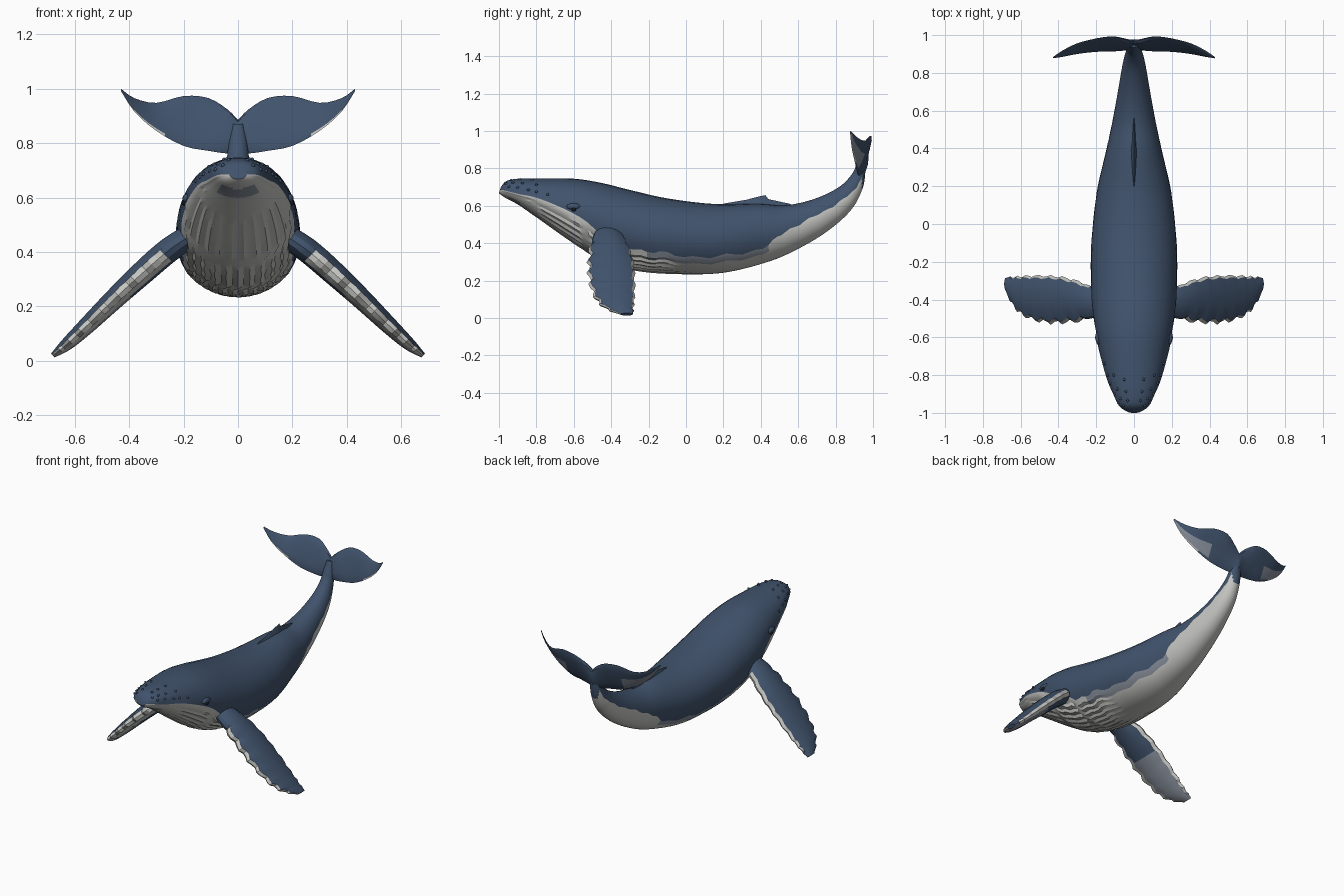
import bpy, bmesh, math
from mathutils import Vector as V

if "Cube" in bpy.data.objects:
    bpy.data.objects.remove(bpy.data.objects["Cube"])


def material(name, r, g, b):
    m = bpy.data.materials.new(name)
    m.diffuse_color = (r, g, b, 1)
    m.use_nodes = True
    m.node_tree.nodes["Principled BSDF"].inputs["Base Color"].default_value = m.diffuse_color
    return m


MATS = [material("deep blue", .052, .086, .15), material("off white", .56, .56, .54),
        material("slate grey", .24, .27, .32), material("eye black", .01, .01, .012)]
BLUE, WHITE, GREY, BLACK = range(4)


def spline(rows, steps):
    """Smoothly interpolate rows of numbers (Catmull-Rom)."""
    out = []
    for i in range(len(rows) - 1):
        a, b, c, d = (rows[max(0, min(len(rows) - 1, i + k))] for k in (-1, 0, 1, 2))
        for s in range(steps):
            t = s / steps
            out.append([.5 * (2 * q + (r - p) * t + (2 * p - 5 * q + 4 * r - u) * t * t
                        + (3 * q - p - 3 * r + u) * t ** 3) for p, q, r, u in zip(a, b, c, d)])
    return out + [list(rows[-1])]


def finish(name, bm, angle):
    bmesh.ops.recalc_face_normals(bm, faces=bm.faces)
    me = bpy.data.meshes.new(name)
    bm.to_mesh(me)
    bm.free()
    for m in MATS:
        me.materials.append(m)
    ob = bpy.data.objects.new(name, me)
    bpy.context.collection.objects.link(ob)
    bpy.ops.object.select_all(action='DESELECT')
    ob.select_set(True)
    bpy.context.view_layer.objects.active = ob
    bpy.ops.object.shade_smooth_by_angle(angle=math.radians(angle))
    return ob


def loft(name, rings, rule, angle=30):
    """Skin closed rings; rule(ring, side, centre) picks the material."""
    bm = bmesh.new()
    vs = [[bm.verts.new(p) for p in r] for r in rings]
    n = len(vs[0])
    for i in range(len(vs) - 1):
        for j in range(n):
            k = (j + 1) % n
            f = bm.faces.new((vs[i][j], vs[i][k], vs[i + 1][k], vs[i + 1][j]))
            f.material_index = rule(i, j, f.calc_center_median())
    bm.faces.new(vs[0])
    bm.faces.new(vs[-1])
    return finish(name, bm, angle)


def ball(name, pos, size, mat, detail=1):
    bm = bmesh.new()
    bmesh.ops.create_icosphere(bm, subdivisions=detail, radius=1)
    for v in bm.verts:
        v.co = V(pos) + V(a * b for a, b in zip(v.co, size))
    for f in bm.faces:
        f.material_index = mat
    finish(name, bm, 50)


# Body stations: back y, z, belly y, z, half width, height share of the colour line
BODY = [(-.99, .70, -1.0, .668, .03, .5), (-.96, .733, -.97, .645, .075, .42),
        (-.9, .745, -.9, .608, .108, .42), (-.8, .747, -.8, .54, .145, .5),
        (-.6, .745, -.6, .40, .195, .46), (-.45, .722, -.45, .31, .22, .36),
        (-.3, .685, -.3, .262, .228, .28), (-.1, .64, -.1, .238, .226, .26),
        (.15, .61, .18, .24, .198, .24), (.38, .612, .42, .295, .145, .26),
        (.53, .603, .58, .36, .112, .48), (.68, .635, .75, .46, .083, .55),
        (.81, .695, .88, .575, .06, .52), (.88, .76, .943, .69, .043, .35),
        (.912, .82, .96, .79, .034, .2), (.935, .87, .965, .87, .02, .15)]
ROWS = spline(BODY, 6)
UP, LOW = 9, 13


def body_point(row, ang, push=0):
    ty, tz, by, bz, w, _ = row
    mid, half = V((0, (ty + by) / 2, (tz + bz) / 2)), V((0, (ty - by) / 2, (tz - bz) / 2))
    k = 1 + push
    return mid + half * math.sin(ang) * k + V((w * math.cos(ang) * k, 0, 0))


def body_ring(i, row):
    y = (row[0] + row[2]) / 2
    share = row[5] + (.02 * math.sin(i * 1.7) + .015 * math.sin(i * .8) if y > -.5 else 0)
    line = math.asin(2 * share - 1)
    half = []
    for j in range(UP + LOW + 1):
        if j <= UP:
            a = math.pi / 2 + (line - math.pi / 2) * j / UP
        else:
            a = line + (-math.pi / 2 - line) * (j - UP) / LOW
        push = 0
        if y < -.62 and j in (UP, UP + 1):        # lip ridge
            push = .035
        elif -.93 < y < .1 and j > UP + 1:        # throat pleats
            fade = min(1, (y + .93) * 6, (.1 - y) * 3)
            push = (.018 if (j + (i // 9) % 2) % 2 else -.022) * fade
        half.append(body_point(row, a, push))
    return half + [V((-p.x, p.y, p.z)) for p in half[-2:0:-1]]


def body_colour(i, j, c):
    n = UP + LOW
    j = j if j < n else 2 * n - 1 - j
    if j < UP or c.y > .94:
        return BLUE
    if -.2 < c.y < .44 and j < UP + 3:
        return GREY
    if -.945 < c.y < -.885 and j > UP + 5:
        return GREY
    return WHITE


loft("body", [body_ring(i, r) for i, r in enumerate(ROWS)], body_colour, 25)


def lens(mid, chord, thick, n=14):
    """Pointed oval ring from a chord vector and a thickness vector."""
    out = []
    for k in range(n):
        a = 2 * math.pi * k / n
        out.append(mid - chord * .5 * math.cos(a) + thick * .5 * math.sin(a))
    return out


# Flippers: x, z, leading y, trailing y, thickness
FLIPPER = [(.15, .475, -.48, -.36, .09), (.25, .41, -.505, -.32, .095),
           (.36, .315, -.52, -.285, .09), (.46, .222, -.52, -.275, .078),
           (.56, .125, -.495, -.275, .064), (.63, .06, -.44, -.28, .048),
           (.68, .02, -.35, -.285, .02)]
for side, label in ((1, "right"), (-1, "left")):
    rings = []
    for i, (x, z, lead, trail, th) in enumerate(spline(FLIPPER, 5)):
        bump = .012 * math.sin(i * 1.9) if 4 < i < 29 else 0
        lead, trail = lead - bump, trail + .5 * bump
        rings.append(lens(V((side * x, (lead + trail) / 2, z)), V((0, trail - lead, 0)),
                          V((side * .71, 0, .70)) * th))

    def flipper_colour(i, j, c):
        if i > 5 and j in (0, 13, 12):            # knobbly leading edge
            return WHITE
        if i > 3 and j in (6, 7) and i < 26:      # trailing edge
            return WHITE
        if j >= 7 and i > 12:                     # outer underside
            return GREY
        return BLUE
    loft(label + "_flipper", rings, flipper_colour, 22)

# Tail flukes: x, leading y, z, trailing y, z, thickness
FLUKE = [(0, .94, .765, .965, .885, .04), (.04, .925, .762, .975, .925, .035),
         (.11, .915, .772, .992, .966, .028), (.2, .912, .79, .982, .973, .022),
         (.3, .90, .845, .957, .948, .016), (.38, .885, .915, .917, .965, .011),
         (.43, .878, .992, .882, 1.0, .005)]
half = spline(FLUKE, 3)
rows = [[-r[0]] + r[1:] for r in half[:0:-1]] + half
rings = []
for x, ly, lz, ty, tz, th in rows:
    chord = V((0, ty - ly, tz - lz))
    normal = V((0, -chord.z, chord.y)).normalized()
    rings.append(lens(V((x, (ly + ty) / 2, (lz + tz) / 2)), chord, normal * th, 12))


def fluke_colour(i, j, c):
    if abs(c.x) > .27 and j in (0, 11):
        return WHITE
    if abs(c.x) > .2 and j in (9, 10):
        return GREY
    return BLUE


loft("tail_flukes", rings, fluke_colour, 25)

# Dorsal fin: y, base z, crest z, half width
FIN = [(.2, .59, .612, .008), (.32, .59, .632, .018), (.39, .59, .65, .02),
       (.425, .59, .657, .014), (.44, .59, .636, .012), (.56, .585, .61, .006)]
loft("dorsal_fin", [[V((-w, y, b)), V((-w * .45, y, (b + t * 2) / 3)), V((0, y, t)),
                     V((w * .45, y, (b + t * 2) / 3)), V((w, y, b))] for y, b, t, w in FIN],
     lambda i, j, c: BLUE, 20)


def row_at(y):
    return min(ROWS, key=lambda r: abs((r[0] + r[2]) / 2 - y))


# Head knobs in rows, then brows and eyes
for s in (1, -1):
    for deg, ys in ((18, (-.95, -.9, -.85, -.79, -.73)), (42, (-.965, -.92, -.87, -.81)),
                    (68, (-.94, -.88, -.83))):
        for y in ys:
            p = body_point(row_at(y), math.radians(deg))
            ball("head_knob", (s * p.x, p.y, p.z), (.008, .009, .008), BLUE)
    p = body_point(row_at(-.6), math.radians(4))
    ball("brow", (s * (p.x - .006), p.y, p.z + .012), (.016, .04, .018), BLUE, 2)
    ball("eye", (s * (p.x + .002), p.y, p.z - .004), (.01, .013, .01), BLACK, 2)
